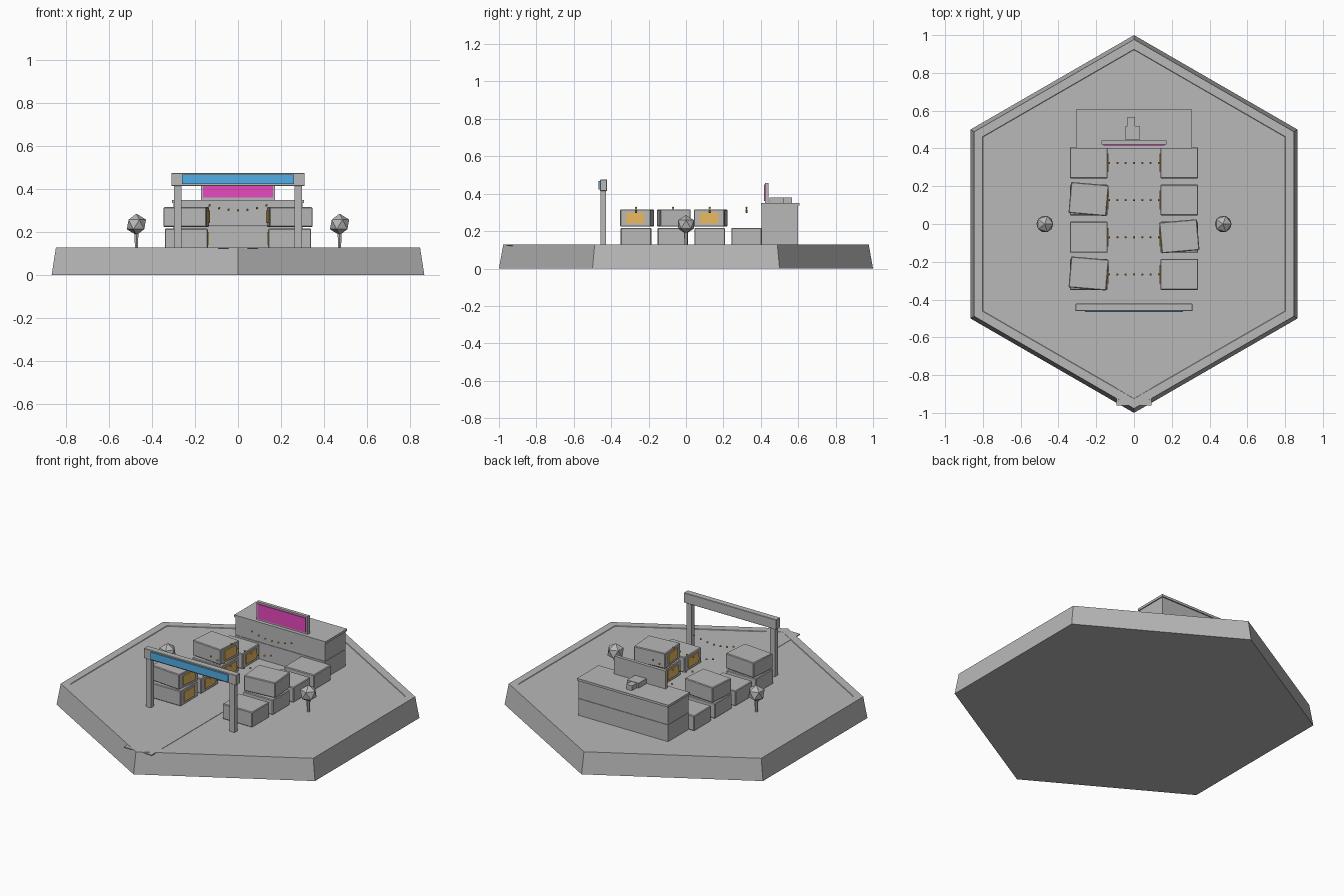
import bpy, bmesh, math
from mathutils import Matrix

cube = bpy.data.objects.get("Cube")
if cube:
    bpy.data.objects.remove(cube, do_unlink=True)


def material(name, rgb):
    m = bpy.data.materials.new(name)
    m.use_nodes = True
    m.diffuse_color = (*rgb, 1)
    m.node_tree.nodes["Principled BSDF"].inputs["Base Color"].default_value = (*rgb, 1)
    return m


GREY = material("grey", (0.48, 0.48, 0.48))
BLUE = material("sign_blue", (0.1, 0.5, 0.95))
PINK = material("sign_magenta", (0.95, 0.08, 0.62))
AMBER = material("window_amber", (0.95, 0.58, 0.14))
GLOW = material("bulb_orange", (0.95, 0.5, 0.08))


def finish(name, bm, mat):
    mesh = bpy.data.meshes.new(name)
    bm.to_mesh(mesh)
    bm.free()
    mesh.materials.append(mat)
    ob = bpy.data.objects.new(name, mesh)
    bpy.context.collection.objects.link(ob)
    return ob


def box(name, x, y, z, mat=GREY, bevel=0, place=None):
    """Box from (min, max) pairs, optionally bevelled and then placed by a matrix."""
    bm = bmesh.new()
    size = [b - a for a, b in (x, y, z)]
    mid = [(a + b) / 2 for a, b in (x, y, z)]
    bmesh.ops.create_cube(bm, size=1, matrix=Matrix.Translation(mid) @ Matrix.Diagonal((*size, 1)))
    if bevel:
        bmesh.ops.bevel(bm, geom=bm.edges[:], offset=bevel, segments=1, affect='EDGES')
    if place:
        bm.transform(place)
    return finish(name, bm, mat)


G = 0.125  # ground level

# Hexagonal plinth with a low rim around the ground
bm = bmesh.new()
rings = []
for r, z in ((1, 0), (0.977, G + 0.003), (0.925, G + 0.003), (0.922, G)):
    rings.append([bm.verts.new((r * math.sin(i * math.pi / 3), r * math.cos(i * math.pi / 3), z))
                  for i in range(6)])
for lo, hi in zip(rings, rings[1:]):
    for i in range(6):
        j = (i + 1) % 6
        bm.faces.new((lo[i], lo[j], hi[j], hi[i]))
bm.faces.new(rings[0])
bm.faces.new(rings[-1])
bmesh.ops.recalc_face_normals(bm, faces=bm.faces[:])
finish("plinth", bm, GREY)

# Central path
box("path", (-0.093, 0.093), (-0.96, 0.4), (G - 0.004, G + 0.002))

# Market stalls: four rows each side, some with a slightly turned upper unit
ROWS = [-0.267 + 0.197 * i for i in range(4)]
UPPER = {-1: (0, 2), 1: (1,)}


def stall(name, side, y, z, turn):
    place = (Matrix.Translation((side * 0.24, y, z)) @ Matrix.Rotation(turn, 4, 'Z')
             @ Matrix.Rotation(math.pi if side > 0 else 0, 4, 'Z'))
    box(name, (-0.1, 0.1), (-0.082, 0.082), (0, 0.092), bevel=0.004, place=place)
    box(name + "_window", (0.098, 0.105), (-0.05, 0.05), (0.018, 0.076), AMBER, place=place)


for side, word in ((-1, "right"), (1, "left")):
    for i, y in enumerate(ROWS):
        stall(f"{word}_stall_{i}", side, y, G, 0)
        if i in UPPER[side]:
            stall(f"{word}_upper_stall_{i}", side, y + 0.005, G + 0.099, side * math.radians(5))

# Sagging strings of bulbs across the aisle
for i, y in enumerate(ROWS):
    bm = bmesh.new()
    for k in range(-3, 4):
        spot = Matrix.Translation((k * 0.044, y, 0.302 + 0.0025 * k * k))
        bmesh.ops.create_icosphere(bm, subdivisions=1, radius=0.0065, matrix=spot)
    finish(f"bulb_string_{i}", bm, GLOW)

# Entrance gate
for s, word in ((-1, "right"), (1, "left")):
    box(word + "_gate_post", (s * 0.28 - 0.017, s * 0.28 + 0.017), (-0.458, -0.427), (G, 0.42))
box("gate_beam", (-0.31, 0.31), (-0.46, -0.422), (0.415, 0.475), bevel=0.002)
box("gate_sign", (-0.26, 0.26), (-0.467, -0.459), (0.423, 0.467), BLUE)

# Counter at the back: two stacked units and a worktop
box("counter_lower", (-0.3, 0.3), (0.405, 0.6), (G, 0.226))
box("counter_upper", (-0.3, 0.3), (0.405, 0.6), (0.228, 0.338))
box("counter_top", (-0.306, 0.306), (0.4, 0.607), (0.336, 0.35))

# Counter sign and equipment
box("counter_sign_frame", (-0.172, 0.172), (0.422, 0.442), (0.349, 0.458))
box("counter_sign", (-0.162, 0.162), (0.416, 0.423), (0.36, 0.448), PINK)
box("counter_machine", (-0.046, 0.03), (0.446, 0.52), (0.349, 0.381))
box("counter_machine_arm", (-0.034, 0.004), (0.515, 0.566), (0.349, 0.379))

# Trees
for s, word in ((-1, "right"), (1, "left")):
    bm = bmesh.new()
    bmesh.ops.create_cone(bm, cap_ends=True, segments=6, radius1=0.008, radius2=0.011, depth=0.08,
                          matrix=Matrix.Translation((s * 0.472, 0, G + 0.04)))
    finish(word + "_tree_trunk", bm, GREY)
    bm = bmesh.new()
    bmesh.ops.create_icosphere(bm, subdivisions=1, radius=0.05,
                               matrix=Matrix.Translation((s * 0.472, 0, 0.236)))
    finish(word + "_tree_crown", bm, GREY)
